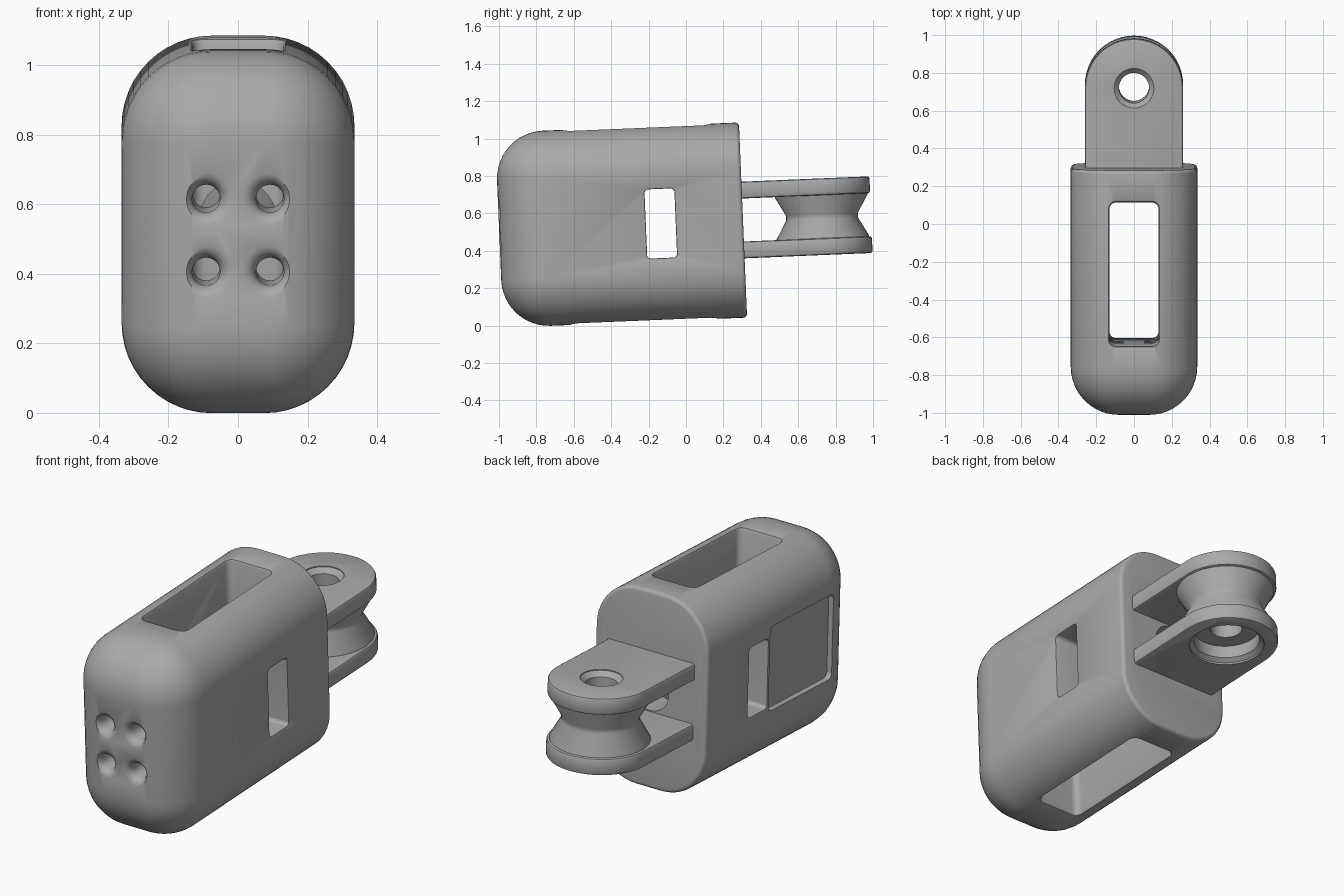
import bpy, bmesh, math
from mathutils import Matrix, Vector

old = bpy.data.objects.get("Cube")
if old:
    bpy.data.objects.remove(old, do_unlink=True)

grey = bpy.data.materials.new("grey_plastic")
grey.use_nodes = True
colour = (0.4, 0.4, 0.4, 1)
grey.diffuse_color = colour
grey.node_tree.nodes["Principled BSDF"].inputs["Base Color"].default_value = colour

# Directions in which a part can be lofted
UP = Matrix.Identity(4)
BACK = Matrix.Rotation(-math.pi / 2, 4, "X")
SIDE = Matrix.Rotation(math.pi / 2, 4, "Y")


def ring(w, h, r, steps=12):
    """Rounded rectangle with half sizes w, h and corner radius r."""
    points = []
    for quarter, (sx, sy) in enumerate([(1, 1), (-1, 1), (-1, -1), (1, -1)]):
        for i in range(steps + 1):
            a = (quarter + i / steps) * math.pi / 2
            points.append((sx * (w - r) + r * math.cos(a), sy * (h - r) + r * math.sin(a)))
    return points


def loft(name, centre, direction, sections):
    """Solid through sections of (position, half width, half height, radius)."""
    bm = bmesh.new()
    loops = [[bm.verts.new((x, y, pos)) for x, y in ring(w, h, r)]
             for pos, w, h, r in sections]
    n = len(loops[0])
    for a, b in zip(loops, loops[1:]):
        for i in range(n):
            j = (i + 1) % n
            bm.faces.new((a[i], a[j], b[j], b[i]))
    bm.faces.new(loops[0][::-1])
    bm.faces.new(loops[-1])
    bmesh.ops.remove_doubles(bm, verts=bm.verts, dist=0.0002)
    bmesh.ops.recalc_face_normals(bm, faces=bm.faces)
    bm.transform(Matrix.Translation(Vector(centre)) @ direction)
    mesh = bpy.data.meshes.new(name)
    bm.to_mesh(mesh)
    bm.free()
    mesh.materials.append(grey)
    obj = bpy.data.objects.new(name, mesh)
    bpy.context.collection.objects.link(obj)
    return obj


def lathe(name, centre, direction, profile):
    return loft(name, centre, direction, [(p, r, r, r * 0.9999) for p, r in profile])


def slot(name, centre, direction, w, h, r, depth, edge):
    """Through slot whose mouths flare softly at +-depth."""
    flare = [(depth - edge, 0), (depth - edge / 3, edge * 0.3), (depth, edge), (depth + 0.1, edge)]
    profile = [(-p, d) for p, d in reversed(flare)] + flare
    return loft(name, centre, direction, [(p, w + d, h + d, r + d) for p, d in profile])


def combine(target, other, operation):
    mod = target.modifiers.new("join", "BOOLEAN")
    mod.operation, mod.object, mod.solver = operation, other, "EXACT"
    bpy.context.view_layer.update()
    graph = bpy.context.evaluated_depsgraph_get()
    result = bpy.data.meshes.new_from_object(target.evaluated_get(graph))
    target.modifiers.clear()
    target.data = result
    bpy.data.objects.remove(other, do_unlink=True)


# Case body: domed front, softly rounded back edge
R = 0.255
outline = []
for i in range(13):
    a = i / 12 * math.pi / 2
    outline.append((-1 + R * (1 - math.sin(a)), R * (1 - math.cos(a))))
outline.reverse()
for i in range(5):
    a = i / 4 * math.pi / 2
    outline.append((0.285 + 0.02 * math.sin(a), 0.02 * (1 - math.cos(a))))
body = loft("mount_case", (0, 0, 0), BACK,
            [(y, 0.335 - d, 0.522 - d, 0.26 - d) for y, d in outline])

# Two arms with rounded tips, and the waisted hub between them
for side in (-1, 1):
    arm = loft("arm", (0, 0.495, side * 0.16), UP,
               [(z, 0.26 - d, 0.495 - d, 0.259 - d)
                for z, d in ((-0.045, 0.012), (-0.041, 0.004), (-0.033, 0),
                             (0.033, 0), (0.041, 0.004), (0.045, 0.012))])
    combine(body, arm, "UNION")
hub = lathe("hub", (0, 0.728, 0), UP,
            [(-0.15, 0.25), (-0.11, 0.247), (-0.012, 0.192), (0.012, 0.192),
             (0.11, 0.247), (0.15, 0.25)])
combine(body, hub, "UNION")

# Openings: long vertical slot, cross slot, side recess
cutters = [
    slot("long_slot", (0, -0.245, 0), UP, 0.13, 0.38, 0.035, 0.523, 0.02),
    slot("cross_slot", (0, -0.135, 0), SIDE, 0.185, 0.08, 0.02, 0.336, 0.007),
    loft("side_recess", (-0.335, -0.5, 0.015), SIDE,
         [(-0.1, 0.225, 0.27, 0.03), (0.03, 0.225, 0.27, 0.03)]),
    lathe("back_hole", (0, 0.2, 0), BACK, [(-0.12, 0.11), (0.15, 0.11)]),
    # Stepped bore through the hub
    lathe("bore", (0, 0.728, 0), UP,
          [(-0.3, 0.19), (-0.195, 0.19), (-0.178, 0.167), (-0.11, 0.167), (-0.1099, 0.08),
           (0.175, 0.08), (0.2, 0.105), (0.3, 0.105)]),
]
# Four front holes with soft rims
for x in (-0.092, 0.092):
    for z in (-0.105, 0.105):
        cutters.append(lathe("front_hole", (x, -1, z), BACK,
                             [(-0.1, 0.078), (-0.001, 0.078), (0.006, 0.06),
                              (0.018, 0.047), (0.04, 0.04), (0.45, 0.04)]))
for cutter in cutters:
    combine(body, cutter, "DIFFERENCE")

# Slight nose-down tilt
body.data.transform(Matrix.Translation((0, 0, 0.552)) @ Matrix.Rotation(math.radians(2.4), 4, "X"))
bpy.ops.object.select_all(action="DESELECT")
body.select_set(True)
bpy.context.view_layer.objects.active = body
bpy.ops.object.shade_smooth_by_angle(angle=math.radians(30))
